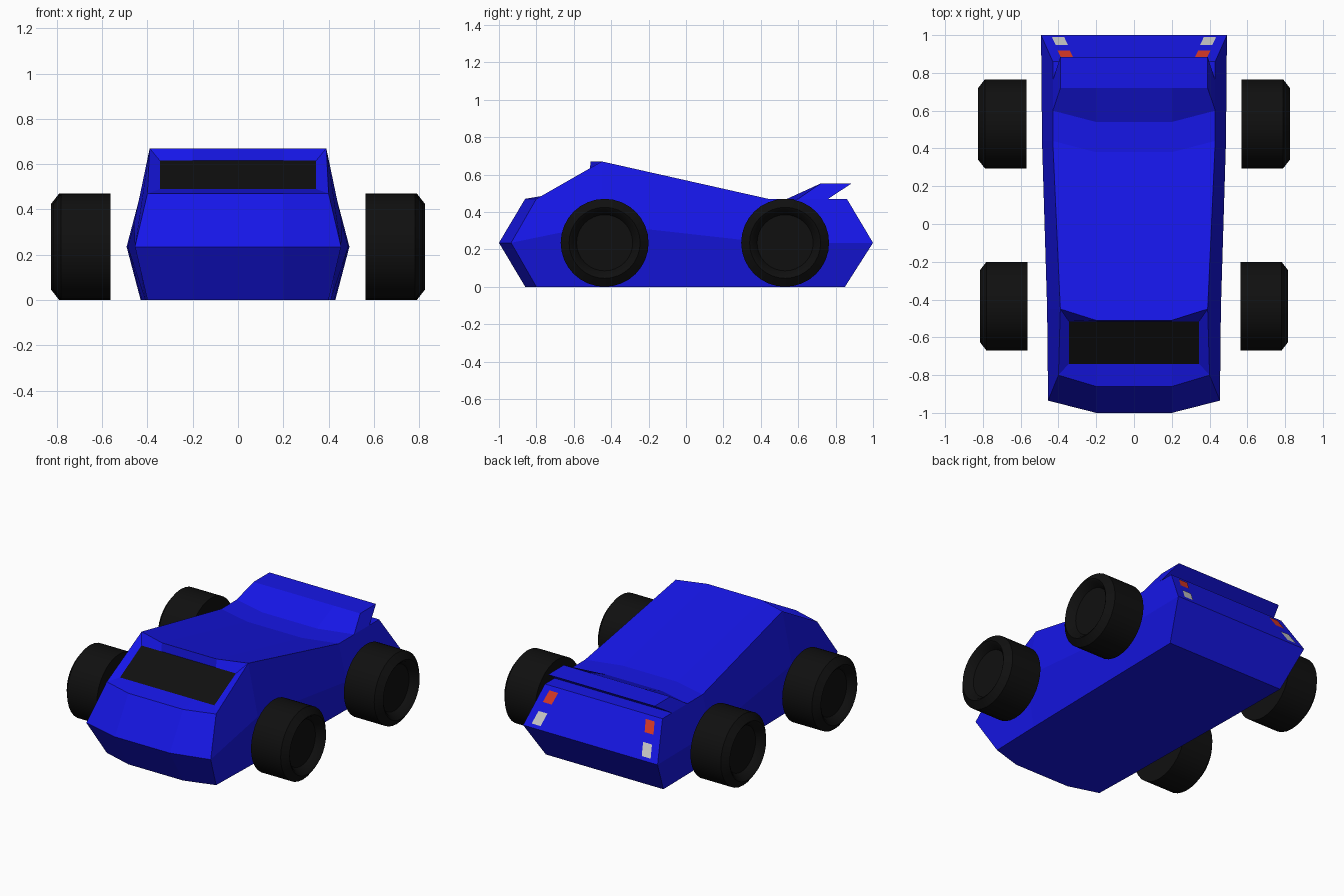
import bpy, bmesh, math

if "Cube" in bpy.data.objects:
    bpy.data.objects.remove(bpy.data.objects["Cube"])


def material(name, color):
    m = bpy.data.materials.new(name)
    m.diffuse_color = (*color, 1)
    m.use_nodes = True
    m.node_tree.nodes["Principled BSDF"].inputs["Base Color"].default_value = m.diffuse_color
    return m


BLUE = material("blue paint", (0.008, 0.008, 0.8))
BLACK = material("black", (0.005, 0.005, 0.005))
RED = material("red light", (0.7, 0.04, 0.02))
WHITE = material("white light", (0.7, 0.7, 0.7))


def finish(bm, name, mat):
    bmesh.ops.remove_doubles(bm, verts=bm.verts, dist=0.0001)
    bmesh.ops.recalc_face_normals(bm, faces=bm.faces)
    me = bpy.data.meshes.new(name)
    bm.to_mesh(me)
    bm.free()
    me.materials.append(mat)
    ob = bpy.data.objects.new(name, me)
    bpy.context.collection.objects.link(ob)
    return ob


# Body: rows across the car, (centre y, edge y, z, half width)
ROWS = [
    (-0.86, -0.80, 0.0, 0.40),     # 0 front bottom
    (-1.00, -0.935, 0.235, 0.455),  # 1 nose
    (-0.86, -0.80, 0.47, 0.40),    # 2 hood edge
    (-0.74, -0.74, 0.49, 0.345),   # 3 window bottom
    (-0.515, -0.515, 0.615, 0.345),  # 4 window top
    (-0.51, -0.45, 0.67, 0.39),    # 5 roof edge
    (0.38, 0.44, 0.47, 0.43),      # 6 end of back slope
    (0.54, 0.60, 0.47, 0.43),      # 7 spoiler base
    (0.72, 0.72, 0.552, 0.39),     # 8 spoiler top front
    (0.885, 0.885, 0.552, 0.39),   # 9 spoiler tip
    (0.76, 0.76, 0.47, 0.43),      # 10 spoiler underside root
    (0.86, 0.86, 0.47, 0.43),      # 11 rear deck edge
    (1.00, 1.00, 0.235, 0.492),    # 12 tail
    (0.85, 0.85, 0.0, 0.43),       # 13 rear bottom
]
bm = bmesh.new()
grid = []
for yc, ye, z, w in ROWS:
    grid.append([bm.verts.new(p) for p in
                 ((-w, ye, z), (-0.2, yc, z), (0.2, yc, z), (w, ye, z))])
for i in range(len(ROWS) - 1):
    if i == 3:
        continue  # window opening is filled by the window panel
    for j in range(3):
        bm.faces.new((grid[i][j], grid[i][j + 1], grid[i + 1][j + 1], grid[i + 1][j]))

# Body sides with the raised shoulder line
floor = []
for col, s in ((0, -1), (3, 1)):
    e = [row[col] for row in grid]
    s1 = bm.verts.new((s * 0.46, -0.45, 0.335))
    s2 = bm.verts.new((s * 0.487, 0.44, 0.235))
    b1 = bm.verts.new((s * 0.41, -0.45, 0))
    b2 = bm.verts.new((s * 0.425, 0.44, 0))
    for f in ((e[2], e[3], e[4], e[5]), (e[1], e[2], e[5], s1), (s1, e[5], e[6], s2),
              (s2, e[6], e[7], e[10], e[11], e[12]), (e[7], e[8], e[9], e[10]),
              (e[0], e[1], s1, b1), (b1, s1, s2, b2), (b2, s2, e[12], e[13])):
        bm.faces.new(f)
    floor.append([e[0], b1, b2, e[13]])

# Floor
L, R = floor
bm.faces.new(L + grid[13][1:3] + R[::-1] + [grid[0][2], grid[0][1]])
finish(bm, "body", BLUE)

# Window
bm = bmesh.new()
bm.faces.new([bm.verts.new(p) for p in ((-0.345, -0.74, 0.49), (0.345, -0.74, 0.49),
                                        (0.345, -0.515, 0.615), (-0.345, -0.515, 0.615))])
finish(bm, "window", BLACK)


# Tail lights lying on the sloped rear face
def tail_lights(name, mat, y0, y1, inner, width):
    for side, s in (("left", -1), ("right", 1)):
        bm = bmesh.new()
        pts = []
        for y, x in ((y0, inner), (y0, inner + width),
                     (y1, inner + width + 0.02), (y1, inner + 0.02)):
            z = 0.47 - (y - 0.86) * 0.235 / 0.14
            pts.append(bm.verts.new((s * x, y + 0.003, z + 0.002)))
        f = bm.faces.new(pts if s < 0 else pts[::-1])
        f.normal_update()
        if f.normal.y < 0:
            f.normal_flip()
        me = bpy.data.meshes.new(name)
        bm.to_mesh(me)
        bm.free()
        me.materials.append(mat)
        ob = bpy.data.objects.new(f"{name}_{side}", me)
        bpy.context.collection.objects.link(ob)


tail_lights("red_light", RED, 0.875, 0.915, 0.32, 0.065)
tail_lights("white_light", WHITE, 0.945, 0.988, 0.35, 0.065)


# Wheels: a tyre profile (x along axle, radius) spun into rings
def wheel(name, s, x0, x1, y):
    prof = [(x0, 0.235), (x1 - 0.035, 0.235), (x1, 0.19), (x1 - 0.01, 0.175),
            (x1 - 0.05, 0.15)]
    n = 32
    bm = bmesh.new()
    rings = []
    for x, r in prof:
        rings.append([bm.verts.new((s * x, y + r * math.cos(2 * math.pi * k / n),
                                    0.235 + r * math.sin(2 * math.pi * k / n)))
                      for k in range(n)])
    for a, b in zip(rings, rings[1:]):
        for k in range(n):
            bm.faces.new((a[k], a[(k + 1) % n], b[(k + 1) % n], b[k]))
    bm.faces.new(rings[0])
    bm.faces.new(rings[-1])
    ob = finish(bm, name, BLACK)
    bpy.context.view_layer.objects.active = ob
    ob.select_set(True)
    bpy.ops.object.shade_smooth_by_angle(angle=math.radians(25))
    ob.select_set(False)


for side, s in (("left", -1), ("right", 1)):
    wheel(f"front_wheel_{side}", s, 0.564, 0.816, -0.435)
    wheel(f"rear_wheel_{side}", s, 0.568, 0.825, 0.53)
